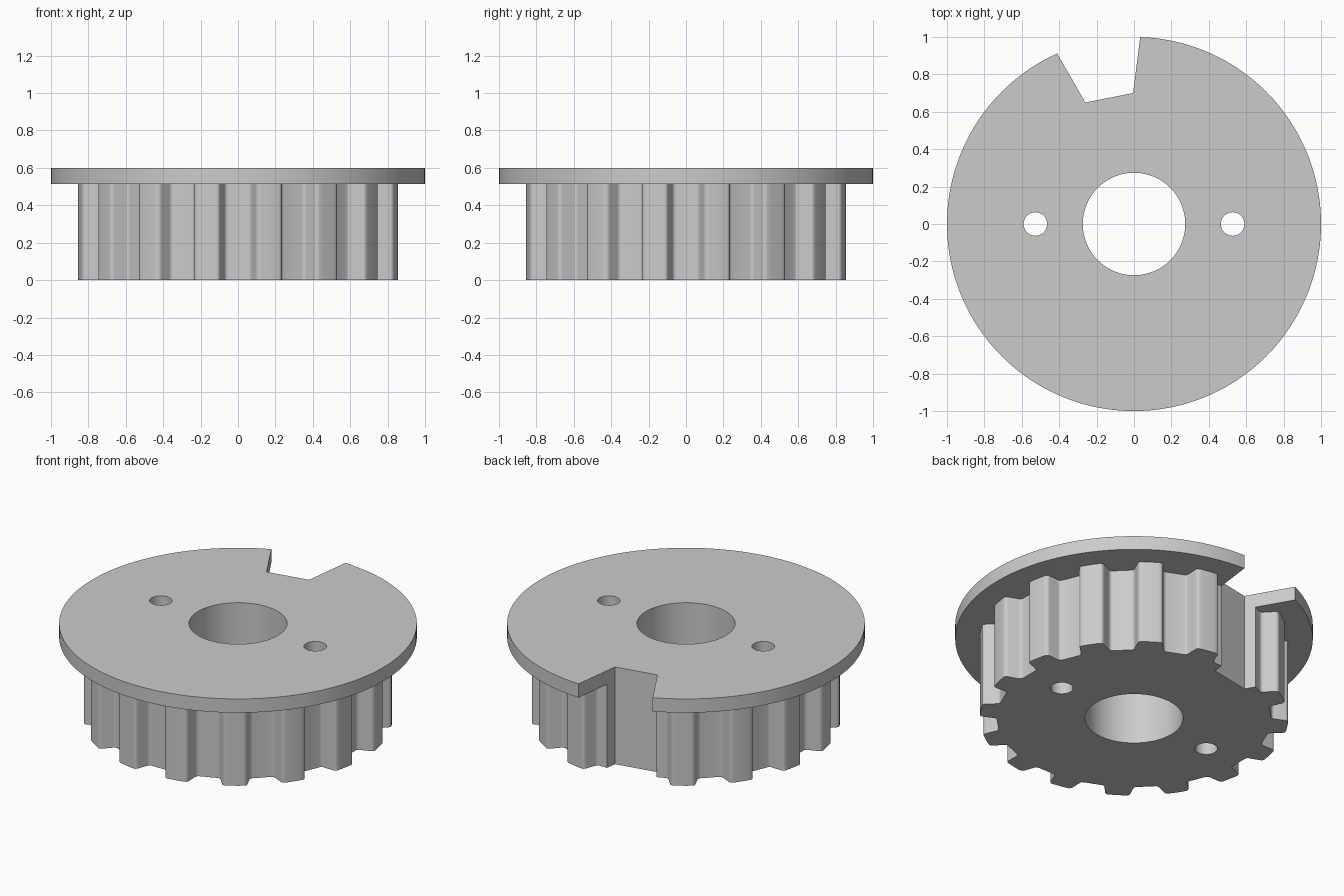
import bpy
import bmesh
from math import sin, cos, pi, sqrt, asin

TEETH = 16
HUB_R = 0.862
FLANGE_Z, TOP_Z = 0.515, 0.60

if "Cube" in bpy.data.objects:
    bpy.data.objects.remove(bpy.data.objects["Cube"])

grey = bpy.data.materials.new("plain grey")
grey.use_nodes = True
grey.diffuse_color = (0.6, 0.6, 0.6, 1)
grey.node_tree.nodes["Principled BSDF"].inputs["Base Color"].default_value = (0.6, 0.6, 0.6, 1)


def prism(name, outline, z0, z1):
    """Extrude a flat counter-clockwise outline from z0 to z1."""
    bm = bmesh.new()
    face = bm.faces.new([bm.verts.new((x, y, z0)) for x, y in outline])
    top = bmesh.ops.extrude_face_region(bm, geom=[face])["geom"]
    for v in top:
        if isinstance(v, bmesh.types.BMVert):
            v.co.z = z1
    bmesh.ops.recalc_face_normals(bm, faces=bm.faces[:])
    mesh = bpy.data.meshes.new(name)
    bm.to_mesh(mesh)
    bm.free()
    mesh.materials.append(grey)
    obj = bpy.data.objects.new(name, mesh)
    bpy.context.scene.collection.objects.link(obj)
    return obj


def circle(r, n, cx=0.0):
    return [(cx + r * cos(2 * pi * i / n), r * sin(2 * pi * i / n)) for i in range(n)]


def toothed_outline():
    # half of one belt groove: (half width, depth), rounded lip and root
    half = [(0.115, 0), (0.109, 0.001), (0.103, 0.004), (0.098, 0.009), (0.095, 0.0145),
            (0.073, 0.074), (0.070, 0.080), (0.065, 0.085), (0.059, 0.088), (0.052, 0.089)]
    lip = half[0][0]
    rim = sqrt(HUB_R ** 2 - lip ** 2)
    groove = [(rim - d, -w) for w, d in half] + [(rim - d, w) for w, d in reversed(half)]
    start, pitch = asin(lip / HUB_R), 2 * pi / TEETH
    # curved tooth tip between two grooves
    steps = 6
    for i in range(1, steps):
        a = start + (pitch - 2 * start) * i / steps
        groove.append((HUB_R * cos(a), HUB_R * sin(a)))
    return [(x * cos(k * pitch) - y * sin(k * pitch), x * sin(k * pitch) + y * cos(k * pitch))
            for k in range(TEETH) for x, y in groove]


def combine(target, tool, operation):
    mod = target.modifiers.new(operation.lower(), "BOOLEAN")
    mod.operation, mod.object, mod.solver = operation, tool, "EXACT"
    bpy.context.view_layer.objects.active = target
    bpy.ops.object.modifier_apply(modifier=mod.name)
    bpy.data.objects.remove(tool)


# toothed hub with the wide flange on top
pulley = prism("toothed_pulley", toothed_outline(), 0, 0.56)
combine(pulley, prism("flange", circle(1.0, 160), FLANGE_Z, TOP_Z), "UNION")

# shaft bore, two pin holes and the slanted notch at the back
notch = [(-0.26, 0.65), (-0.005, 0.70), (0.065, 1.25), (-0.606, 1.25)]
for name, outline in (("shaft_bore", circle(0.274, 96)),
                      ("left_pin_hole", circle(0.063, 48, 0.527)),
                      ("right_pin_hole", circle(0.063, 48, -0.527)),
                      ("notch", notch)):
    combine(pulley, prism(name, outline, -0.2, 0.9), "DIFFERENCE")

# smooth curved walls, crisp edges
bpy.ops.object.select_all(action="DESELECT")
pulley.select_set(True)
bpy.context.view_layer.objects.active = pulley
bpy.ops.object.shade_smooth_by_angle(angle=pi / 6)
